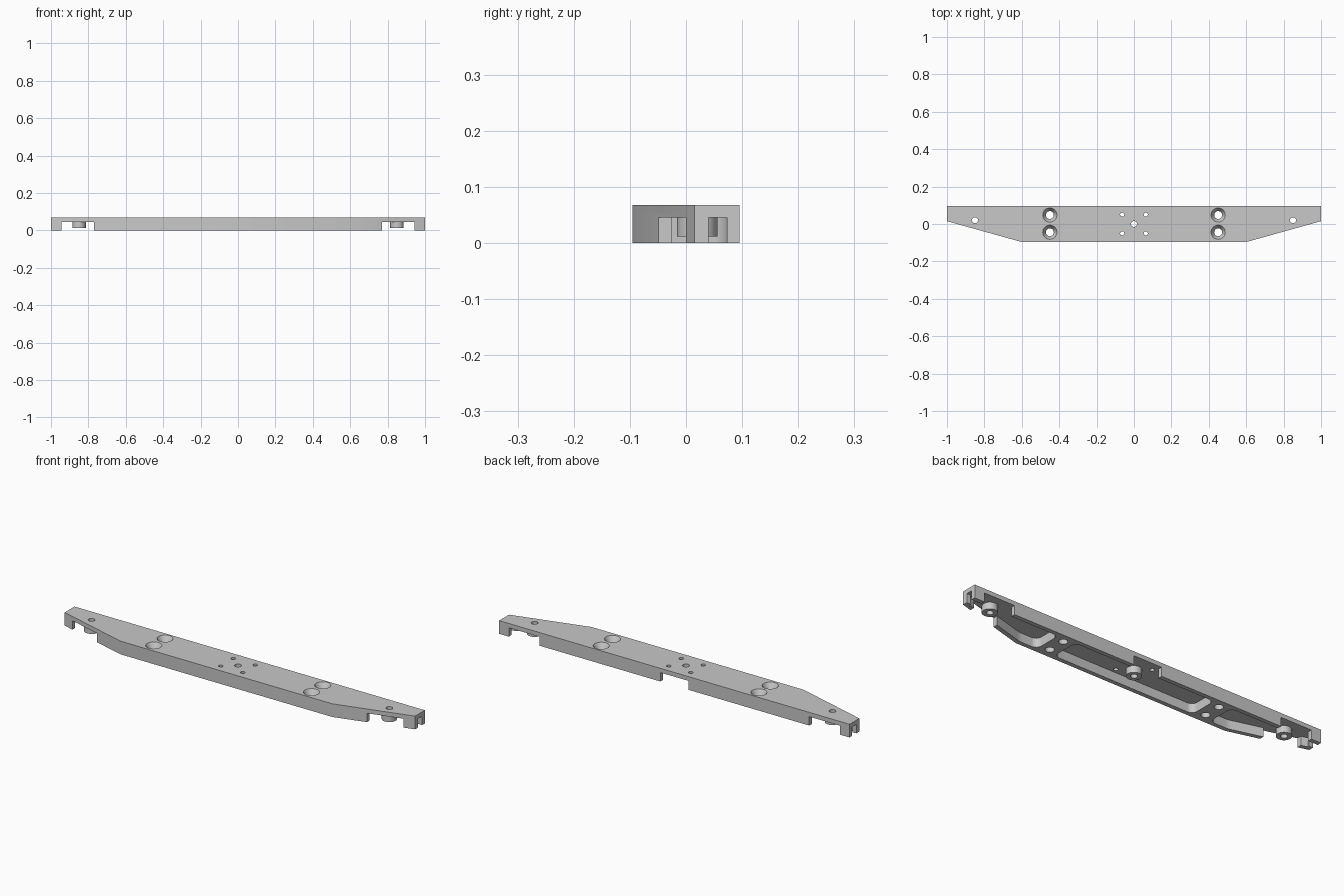
import bpy
import bmesh
import math
from mathutils import Vector

default = bpy.data.objects.get("Cube")
if default:
    bpy.data.objects.remove(default, do_unlink=True)

HEIGHT = 0.068
ROOF = 0.046      # underside of the top plate
WALL = 0.022
HALF_Y = 0.095
IN_Y = HALF_Y - WALL

grey = bpy.data.materials.new("plain grey")
grey.use_nodes = True
colour = (0.58, 0.58, 0.58, 1)
grey.diffuse_color = colour
grey.node_tree.nodes["Principled BSDF"].inputs["Base Color"].default_value = colour


def finish(name, bm):
    bmesh.ops.recalc_face_normals(bm, faces=bm.faces)
    mesh = bpy.data.meshes.new(name)
    bm.to_mesh(mesh)
    bm.free()
    mesh.materials.append(grey)
    obj = bpy.data.objects.new(name, mesh)
    bpy.context.collection.objects.link(obj)
    return obj


def rounded(corners, steps=6):
    """Outline from (x, y, radius) corners, with arcs where radius > 0."""
    out = []
    for i, (x, y, r) in enumerate(corners):
        p = Vector((x, y))
        if r == 0:
            out.append(p)
            continue
        a = (Vector(corners[i - 1][:2]) - p).normalized()
        b = (Vector(corners[(i + 1) % len(corners)][:2]) - p).normalized()
        half = a.angle(b) / 2
        centre = p + (a + b).normalized() * r / math.sin(half)
        start = p + a * r / math.tan(half) - centre
        end = p + b * r / math.tan(half) - centre
        for k in range(steps + 1):
            out.append(centre + start.lerp(end, k / steps).normalized() * r)
    return out


def prism(name, outline, z0, z1):
    """Closed solid: bottom cap, top cap and one wall per outline edge."""
    bm = bmesh.new()
    low = [bm.verts.new((p[0], p[1], z0)) for p in outline]
    high = [bm.verts.new((p[0], p[1], z1)) for p in outline]
    bm.faces.new(low[::-1])
    bm.faces.new(high)
    for i in range(len(low)):
        bm.faces.new((low[i - 1], low[i], high[i], high[i - 1]))
    return finish(name, bm)


def box(name, x0, x1, y0, y1):
    return prism(name, [(x0, y0), (x1, y0), (x1, y1), (x0, y1)], -0.02, ROOF)


def cylinder(name, x, y, r0, r1, z0, z1):
    bm = bmesh.new()
    bmesh.ops.create_cone(bm, cap_ends=True, segments=32, radius1=r0, radius2=r1, depth=z1 - z0)
    bmesh.ops.translate(bm, verts=bm.verts, vec=(x, y, (z0 + z1) / 2))
    return finish(name, bm)


def combine(body, tool, operation):
    mod = body.modifiers.new("combine", 'BOOLEAN')
    mod.operation = operation
    mod.solver = 'EXACT'
    mod.object = tool
    bpy.context.view_layer.objects.active = body
    bpy.ops.object.modifier_apply(modifier=mod.name)
    bpy.data.objects.remove(tool, do_unlink=True)


# Tapered bar
body = prism("tapered_bar", [(-1, HALF_Y), (-1, 0.015), (-0.605, -HALF_Y),
                             (0.605, -HALF_Y), (1, 0.015), (1, HALF_Y)], 0, HEIGHT)

# Hollow underside: middle pocket and back slot
R = 0.03
middle = [(-0.4, -IN_Y, R), (0.4, -IN_Y, R), (0.4, IN_Y, R), (-0.4, IN_Y, R)]
combine(body, prism("middle_pocket", rounded(middle), -0.02, ROOF), 'DIFFERENCE')
combine(body, box("back_slot", -0.08, 0.08, 0.05, 0.2), 'DIFFERENCE')

# End pockets, side slots and end slots
for s in (-1, 1):
    end = [(0.5 * s, -IN_Y, R), (0.603 * s, -IN_Y, 0.1), (0.978 * s, 0.032, 0),
           (0.978 * s, IN_Y, 0), (0.5 * s, IN_Y, R)]
    combine(body, prism("end_pocket", rounded(end), -0.02, ROOF), 'DIFFERENCE')
    combine(body, box("side_slot", 0.77 * s, 0.945 * s, -0.2, 0.2), 'DIFFERENCE')
    combine(body, box("end_slot", 0.95 * s, 1.1 * s, 0.04, IN_Y), 'DIFFERENCE')

# Screw bosses under the plate, each with a through hole
for x, y in ((-0.85, 0.02), (0, 0), (0.85, 0.02)):
    combine(body, cylinder("boss", x, y, 0.036, 0.036, 0.012, 0.055), 'UNION')
    combine(body, cylinder("boss_hole", x, y, 0.016, 0.016, -0.02, 0.1), 'DIFFERENCE')

# Small pilot holes and countersunk screw holes
for sx in (-1, 1):
    for sy in (-1, 1):
        combine(body, cylinder("pilot_hole", 0.063 * sx, 0.05 * sy, 0.011, 0.011, -0.02, 0.1),
                'DIFFERENCE')
        x, y = 0.45 * sx, 0.002 + 0.046 * sy
        combine(body, cylinder("screw_hole", x, y, 0.021, 0.021, -0.02, 0.1), 'DIFFERENCE')
        # The cone continues past the top face so the rim cuts cleanly
        combine(body, cylinder("countersink", x, y, 0.02, 0.044, 0.038, 0.078), 'DIFFERENCE')

# Round surfaces smooth, edges sharp
bpy.ops.object.select_all(action='DESELECT')
body.select_set(True)
bpy.context.view_layer.objects.active = body
bpy.ops.object.shade_smooth_by_angle(angle=math.radians(25))
